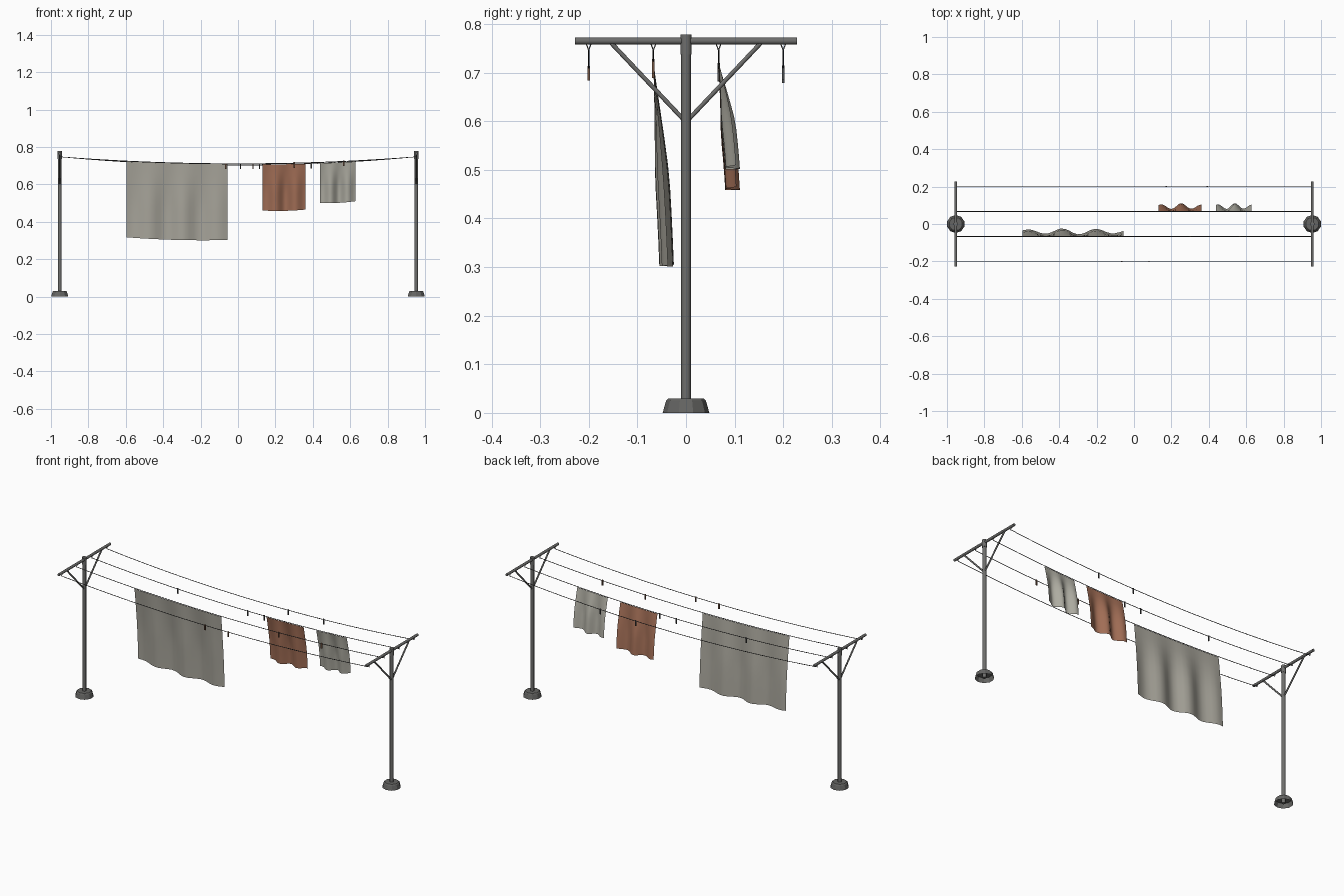
import bpy, bmesh, math
from mathutils import Vector

if "Cube" in bpy.data.objects:
    bpy.data.objects.remove(bpy.data.objects["Cube"])


def material(name, rgb):
    m = bpy.data.materials.new(name)
    m.diffuse_color = (*rgb, 1)
    m.use_nodes = True
    m.node_tree.nodes["Principled BSDF"].inputs["Base Color"].default_value = m.diffuse_color
    return m


METAL = material("grey metal", (0.155, 0.155, 0.15))
FOOT = material("footing grey", (0.13, 0.13, 0.125))
CORD = material("cord", (0.08, 0.08, 0.08))
LINEN = material("grey linen", (0.40, 0.385, 0.335))
PALE = material("pale linen", (0.43, 0.42, 0.365))
RUST = material("rust cloth", (0.37, 0.16, 0.095))
WOOD = material("peg wood", (0.17, 0.09, 0.055))


def finish(name, bm, mat, smooth=False):
    me = bpy.data.meshes.new(name)
    bm.to_mesh(me)
    bm.free()
    ob = bpy.data.objects.new(name, me)
    bpy.context.collection.objects.link(ob)
    me.materials.append(mat)
    for p in me.polygons:
        p.use_smooth = smooth and len(p.vertices) == 4
    return ob


def rod(name, a, b, r1, mat, sides=8, r2=None, bottom=True, smooth=False):
    a, b = Vector(a), Vector(b)
    d = b - a
    bm = bmesh.new()
    bmesh.ops.create_cone(bm, cap_ends=True, segments=sides, radius1=r1,
                          radius2=r1 if r2 is None else r2, depth=d.length)
    if not bottom:
        low = [f for f in bm.faces if f.normal.z < -0.9]
        bmesh.ops.delete(bm, geom=low, context='FACES_ONLY')
    if smooth:  # keep the cap edges crisp
        bmesh.ops.split_edges(bm, edges=[e for e in bm.edges
                              if any(len(f.verts) != 4 for f in e.link_faces)])
    rot = Vector((0, 0, 1)).rotation_difference(d.normalized()).to_matrix().to_4x4()
    bmesh.ops.transform(bm, matrix=rot, verts=bm.verts)
    bmesh.ops.translate(bm, vec=(a + b) / 2, verts=bm.verts)
    return finish(name, bm, mat, smooth)


END_X = 0.953
SAG = {-0.2: 0.039, -0.067: 0.037, 0.067: 0.040, 0.2: 0.045}


def line_z(x, y):
    return 0.748 - SAG[y] * (1 - (x / END_X) ** 2)


# T-posts with footings, crossbars, braces and line eyes
for tag, x in (("left", -END_X), ("right", END_X)):
    rod(tag + "_post", (x, 0, 0.002), (x, 0, 0.772), 0.0098, METAL, 14, smooth=True)
    rod(tag + "_footing_skirt", (x, 0, 0), (x, 0, 0.025), 0.048, FOOT, 10, 0.041, False)
    rod(tag + "_footing_top", (x, 0, 0.025), (x, 0, 0.03), 0.041, FOOT, 10, 0.036)
    rod(tag + "_post_cap", (x, 0, 0.737), (x, 0, 0.778), 0.0117, METAL, 14, smooth=True)
    rod(tag + "_crossbar", (x, -0.228, 0.765), (x, 0.228, 0.765), 0.0072, METAL, 12, smooth=True)
    for s in (-1, 1):
        rod(tag + "_brace", (x, 0, 0.598), (x, s * 0.155, 0.762), 0.0045, METAL, 10, smooth=True)
    for y in SAG:
        for s in (-1, 1):
            rod(tag + "_line_eye", (x, y + s * 0.005, 0.759), (x, y, 0.746), 0.0013, METAL, 5)

# Sagging washing lines
for y in SAG:
    cu = bpy.data.curves.new("washing_line", 'CURVE')
    cu.dimensions = '3D'
    cu.bevel_depth = 0.0016
    cu.bevel_resolution = 1
    sp = cu.splines.new('POLY')
    n = 24
    sp.points.add(n)
    for i in range(n + 1):
        x = -END_X + 2 * END_X * i / n
        sp.points[i].co = (x, y, line_z(x, y), 1)
    cu.materials.append(CORD)
    bpy.context.collection.objects.link(bpy.data.objects.new("washing_line", cu))


# Hanging cloths: straight along the line, folded and blown back below
def cloth(name, x0, x1, y, drop, mat, peak, period):
    bm = bmesh.new()
    nx, nz = 24, 8
    grid = []
    for j in range(nz + 1):
        t = j / nz
        row = []
        for i in range(nx + 1):
            u = 2 * i / nx - 1
            x = x0 + (x1 - x0) * i / nx
            amp = 0.017 * min(1, t / 0.55) * (1 - 0.45 * abs(u))
            off = 0.04 * t - 0.0125 * t * t
            off += amp * math.cos(2 * math.pi * (x - peak) / period)
            z = line_z(x, y) - 0.003 - drop * t
            row.append(bm.verts.new((x, y + off, z - 0.004 * t * (1 - u * u))))
        grid.append(row)
    for j in range(nz):
        for i in range(nx):
            bm.faces.new((grid[j + 1][i], grid[j + 1][i + 1], grid[j][i + 1], grid[j][i]))
    finish(name, bm, mat, True)


cloth("large_sheet", -0.595, -0.057, -0.067, 0.405, LINEN, -0.385, 0.183)
cloth("rust_towel", 0.13, 0.36, 0.067, 0.245, RUST, 0.253, 0.11)
cloth("small_towel", 0.438, 0.627, 0.067, 0.212, PALE, 0.54, 0.093)

# Clothes pegs left on the lines
PEGS = [(-0.065, -0.2), (0.08, -0.2), (0.30, -0.067), (0.565, -0.067), (-0.42, 0.067),
        (0.013, 0.067), (0.115, 0.067), (0.172, 0.2), (0.392, 0.2), (-0.05, 0.2)]
for x, y in PEGS[:-1]:
    bm = bmesh.new()
    bmesh.ops.create_cube(bm, size=1)
    bmesh.ops.scale(bm, vec=(0.007, 0.005, 0.03), verts=bm.verts)
    bmesh.ops.translate(bm, vec=(x, y, line_z(x, y) - 0.011), verts=bm.verts)
    finish("clothes_peg", bm, WOOD if y < 0 else CORD)
